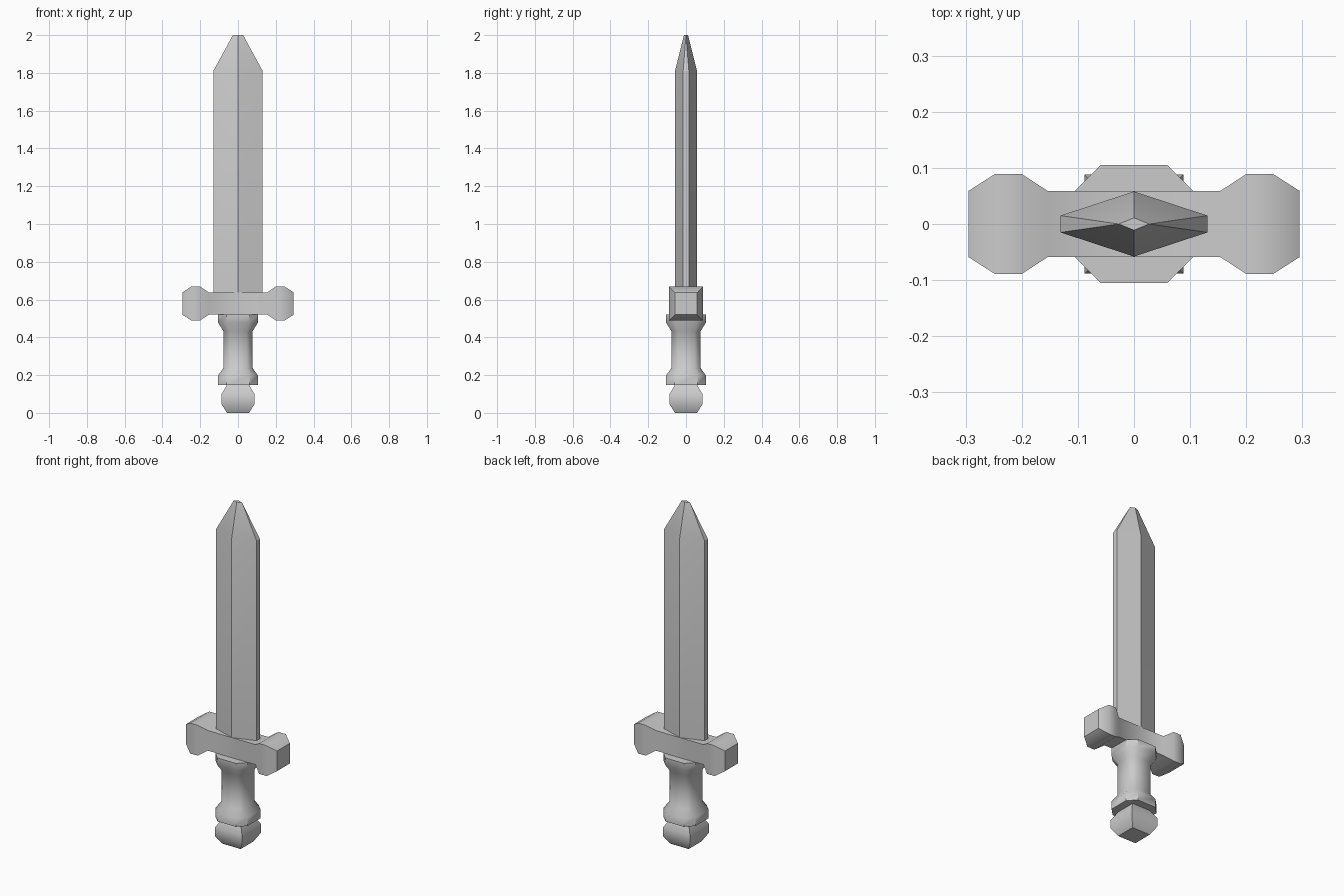
import bpy, bmesh, math

if "Cube" in bpy.data.objects:
    bpy.data.objects.remove(bpy.data.objects["Cube"])


def loft(name, rings, angle=40):
    """Skin a closed solid through rings holding equal point counts."""
    bm = bmesh.new()
    loops = [[bm.verts.new(p) for p in ring] for ring in rings]
    n = len(loops[0])
    for a, b in zip(loops, loops[1:]):
        for i in range(n):
            j = (i + 1) % n
            bm.faces.new((a[i], a[j], b[j], b[i]))
    bm.faces.new(loops[0])
    bm.faces.new(loops[-1])
    bmesh.ops.remove_doubles(bm, verts=bm.verts, dist=1e-4)
    bmesh.ops.recalc_face_normals(bm, faces=bm.faces)
    me = bpy.data.meshes.new(name)
    bm.to_mesh(me)
    bm.free()
    ob = bpy.data.objects.new(name, me)
    bpy.context.collection.objects.link(ob)
    bpy.ops.object.select_all(action='DESELECT')
    ob.select_set(True)
    bpy.context.view_layer.objects.active = ob
    bpy.ops.object.shade_smooth_by_angle(angle=math.radians(angle))
    return ob


def square(r):
    return [(r, -r), (r, r), (-r, r), (-r, -r)]


def chamfered(r, k=0.57):
    c = r * k
    return [(r, -c), (r, c), (c, r), (-c, r), (-r, c), (-r, -c), (-c, -r), (c, -r)]


def blade_section(x, y, e):
    return [(x, -e), (x, e), (0, y), (-x, e), (-x, -e), (0, -y)]


def at_z(section, z):
    return [(x, y, z) for x, y in section]


# blade: ridged, blunt edges, tapering to a small diamond tip
loft("blade", [at_z(blade_section(0.131, 0.058, 0.015), 0.62),
               at_z(blade_section(0.131, 0.058, 0.015), 1.81),
               at_z(blade_section(0.027, 0.011, 0.0), 2.0)], 20)

# guard: square bar along x with swollen ends
half = [(0.295, 0.059), (0.248, 0.089), (0.2, 0.089), (0.154, 0.059)]
stations = [(-x, r) for x, r in half] + half[::-1]
loft("guard", [[(x, y, 0.579 + z) for y, z in square(r)] for x, r in stations])

# grip: chamfered square with a flange at each end
grip = [(0.148, 0.105), (0.198, 0.105), (0.238, 0.077),
        (0.432, 0.077), (0.477, 0.105), (0.52, 0.105)]
loft("grip", [at_z(chamfered(r), z) for z, r in grip])

# pommel: square block with tapered top and bottom
pommel = [(0.0, 0.059), (0.048, 0.088), (0.098, 0.088), (0.148, 0.059)]
loft("pommel", [at_z(square(r), z) for z, r in pommel])
